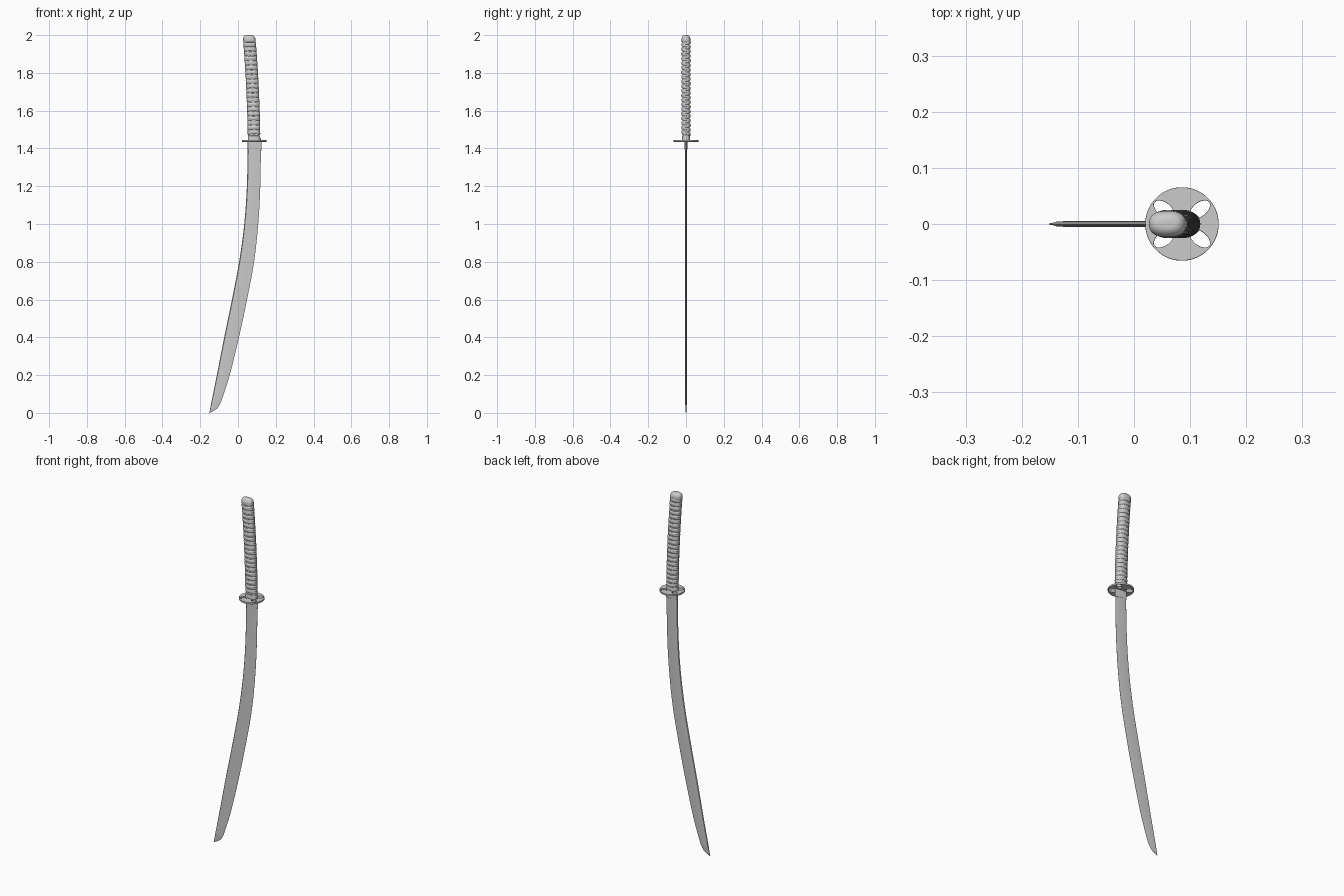
import bpy, bmesh, math
from mathutils import Vector

if "Cube" in bpy.data.objects:
    bpy.data.objects.remove(bpy.data.objects["Cube"])

TAU = 2 * math.pi


def spline(pts, n):
    """Catmull-Rom resampling of a short list of tuples."""
    P = [Vector(p) for p in pts]
    P = [2 * P[0] - P[1]] + P + [2 * P[-1] - P[-2]]
    out = []
    for i in range(1, len(P) - 2):
        a, b, c, d = P[i - 1:i + 3]
        for k in range(n):
            t = k / n
            out.append(0.5 * (2 * b + (c - a) * t + (2 * a - 5 * b + 4 * c - d) * t * t
                              + (3 * b - a - 3 * c + d) * t ** 3))
    return out + [P[-2]]


def loft(name, rings, angle=35):
    """Skin closed rings into a capped tube."""
    bm = bmesh.new()
    rows = [[bm.verts.new(p) for p in r] for r in rings]
    n = len(rows[0])
    for a, b in zip(rows, rows[1:]):
        for i in range(n):
            j = (i + 1) % n
            bm.faces.new((a[i], a[j], b[j], b[i]))
    bm.faces.new(rows[0])
    bm.faces.new(rows[-1])
    bmesh.ops.recalc_face_normals(bm, faces=bm.faces)
    me = bpy.data.meshes.new(name)
    bm.to_mesh(me)
    bm.free()
    ob = bpy.data.objects.new(name, me)
    bpy.context.collection.objects.link(ob)
    bpy.context.view_layer.objects.active = ob
    ob.select_set(True)
    bpy.ops.object.shade_smooth_by_angle(angle=math.radians(angle))
    ob.select_set(False)
    return ob


def oval(t, a, b):
    """Point on a slightly squared oval."""
    c, s = math.cos(t), math.sin(t)
    f = lambda v: math.copysign(abs(v) ** 0.8, v)
    return a * f(c), b * f(s)


def centre(z):
    """Backward curve of the grip."""
    u = (z - 1.44) / 0.56
    return 0.085 - 0.006 * u - 0.021 * u * u


def oval_ring(z, a, b, n=40):
    return [(centre(z) + oval(TAU * i / n, a, b)[0], oval(TAU * i / n, a, b)[1], z)
            for i in range(n)]


# Blade: spine x, z and edge x, z from guard to tip
blade = [(.052, 1.45, .122, 1.45), (.047, 1.2, .118, 1.2), (.033, 1.0, .107, 1.0),
         (.006, .8, .085, .8), (-.032, .6, .048, .6), (-.073, .4, .005, .4),
         (-.112, .2, -.044, .2), (-.136, .08, -.084, .075), (-.141, .055, -.096, .045),
         (-.145, .035, -.112, .022), (-.149, .014, -.133, .009), (-.1515, .002, -.150, .000)]


def section(s, half):
    sx, sz, ex, ez = s
    prof = [(0, 0), (.05, .8), (.35, 1), (1, .06), (1, -.06), (.35, -1), (.05, -.8)]
    return [(sx + (ex - sx) * u, half * v, sz + (ez - sz) * u) for u, v in prof]


samples = spline(blade, 5)
loft("blade", [section(s, .005 * min(1, .25 + s[3] / .06)) for s in samples], 20)

# Blade collar
loft("blade_collar", [section((.050, z, .1245, z - d), h) for z, d, h in
                      [(1.398, .008, .0055), (1.396, .005, .0075), (1.44, 0, .009)]])

# Guard with four pierced windows
cu = bpy.data.curves.new("guard", 'CURVE')
cu.dimensions = '2D'
cu.fill_mode = 'BOTH'
cu.extrude, cu.bevel_depth, cu.offset = .0035, .0015, -.0015


def loop(pts):
    sp = cu.splines.new('POLY')
    sp.points.add(len(pts) - 1)
    for p, (x, y) in zip(sp.points, pts):
        p.co = (x, y, 0, 1)
    sp.use_cyclic_u = True


loop([(.0655 * math.cos(TAU * i / 64), .0655 * math.sin(TAU * i / 64)) for i in range(64)])
for sx in (-1, 1):
    for sy in (-1, 1):
        pts = []
        for i in range(20):
            t = TAU * i / 20
            u, v = .021 * math.cos(t), .012 * math.sin(t)
            a = math.radians(38)
            pts.append((sx * (.032 + u * math.cos(a) - v * math.sin(a)),
                        sy * (.026 + u * math.sin(a) + v * math.cos(a))))
        loop(pts)
guard = bpy.data.objects.new("guard", cu)
guard.location = (.0855, 0, 1.44)
bpy.context.collection.objects.link(guard)

# Grip core, lower ferrule and rounded pommel cap
loft("grip_core", [oval_ring(1.445 + .53 * i / 16, .0305, .019) for i in range(17)])
loft("ferrule", [oval_ring(z, .033 - d, .022 - d) for z, d in
                 [(1.444, 0), (1.462, 0), (1.466, .001), (1.468, .004)]])
caps = [(1.962, .004), (1.964, .001), (1.968, 0), (1.978, .0002)]
caps += [(1.978 + .022 * math.sin(k * math.pi / 16), .018 * (1 - math.cos(k * math.pi / 16)))
         for k in range(1, 9)]
loft("pommel_cap", [oval_ring(z, .033 - d, .0235 - d) for z, d in caps])

# Crossing cord wrap: two mirrored helical bands that bulge where they cross
TURNS, STEPS, Z0, Z1 = 20, 36, 1.474, 1.962
for hand, name in ((1, "cord_wrap_right"), (-1, "cord_wrap_left")):
    rings = []
    for i in range(TURNS * STEPS + 1):
        t = TAU * i / STEPS
        z = Z0 + (Z1 - Z0) * i / (TURNS * STEPS)
        th = math.pi / 2 + hand * t
        bulge = .0025 * abs(math.sin(t + math.pi / 2)) ** 6
        ring = []
        for k in range(8):
            q = TAU * k / 8
            r = .0032 * math.cos(q) + bulge
            x, y = oval(th, .0305 + r, .0195 + r)
            zz = z + .0085 * math.sin(q)
            ring.append((centre(zz) + x, y, zz))
        rings.append(ring)
    loft(name, rings, 60)
